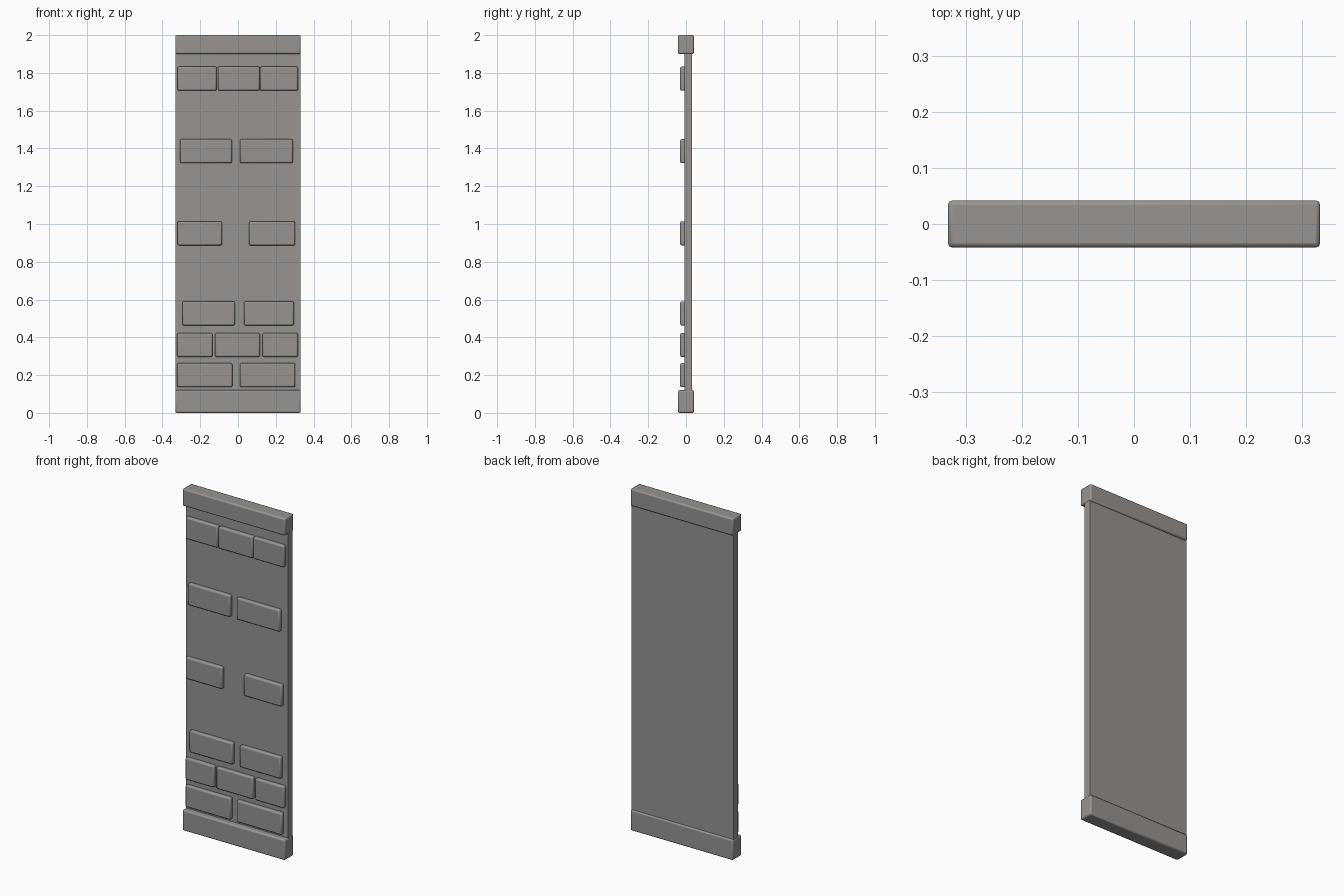
import bpy

cube = bpy.data.objects.get("Cube")
if cube:
    bpy.data.objects.remove(cube, do_unlink=True)

# One stone colour for the whole panel
stone = bpy.data.materials.new("warm grey stone")
stone.use_nodes = True
colour = (0.31, 0.295, 0.28, 1)
stone.diffuse_color = colour
bsdf = stone.node_tree.nodes["Principled BSDF"]
bsdf.inputs["Base Color"].default_value = colour
bsdf.inputs["Roughness"].default_value = 0.8


def block(name, x, y, z, bevel):
    """Box spanning the three (low, high) ranges, with rounded edges."""
    spans = (x, y, z)
    bpy.ops.mesh.primitive_cube_add(size=1, location=[(a + b) / 2 for a, b in spans])
    obj = bpy.context.object
    obj.name = name
    obj.scale = [b - a for a, b in spans]
    bpy.ops.object.transform_apply(location=False, rotation=False, scale=True)
    obj.data.materials.append(stone)
    if bevel:
        mod = obj.modifiers.new("rounded edges", "BEVEL")
        mod.width = bevel
        mod.segments = 2
        bpy.ops.object.shade_smooth_by_angle()
    return obj


# Wall slab with a base and a cap
WIDTH = (-0.332, 0.332)
DEPTH = (-0.042, 0.042)
block("wall_slab", (-0.33, 0.33), (-0.009, 0.033), (0.06, 1.95), 0)
block("base_course", WIDTH, DEPTH, (0, 0.12), 0.008)
block("top_cap", WIDTH, DEPTH, (1.9, 2), 0.008)

# Raised bricks: bottom height of each row, then the x range of each brick
BRICK_HEIGHT = 0.127
rows = [
    (0.136, [(-0.322, -0.03), (0.01, 0.303)]),
    (0.296, [(-0.322, -0.135), (-0.121, 0.116), (0.13, 0.317)]),
    (0.463, [(-0.295, -0.016), (0.032, 0.296)]),
    (0.887, [(-0.32, -0.084), (0.058, 0.303)]),
    (1.322, [(-0.306, -0.032), (0.01, 0.29)]),
    (1.706, [(-0.32, -0.113), (-0.107, 0.115), (0.117, 0.317)]),
]
for r, (bottom, bricks) in enumerate(rows, 1):
    for b, span in enumerate(bricks, 1):
        block(f"brick_row{r}_{b}", span, (-0.031, -0.002),
              (bottom, bottom + BRICK_HEIGHT), 0.008)
